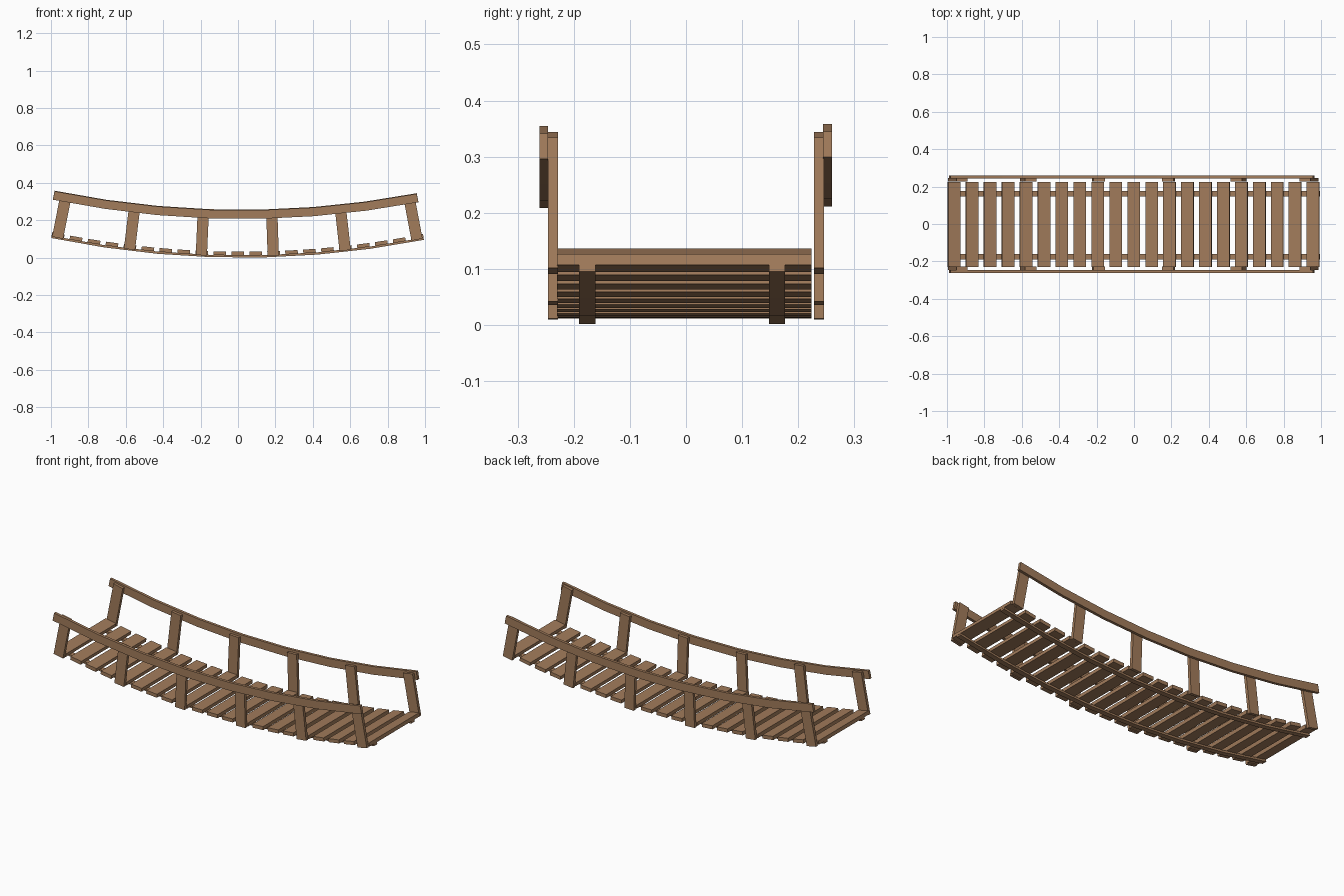
import bpy, bmesh, math
from mathutils import Vector, Matrix

if "Cube" in bpy.data.objects:
    bpy.data.objects.remove(bpy.data.objects["Cube"])

SAG, LOW_X, BASE = 0.101, 0.022, 0.006   # sagging curve of the bridge

wood = bpy.data.materials.new("wood")
wood.diffuse_color = (0.36, 0.2, 0.105, 1)
wood.use_nodes = True
wood.node_tree.nodes["Principled BSDF"].inputs["Base Color"].default_value = wood.diffuse_color


def curve_z(x):
    return BASE + SAG * (x - LOW_X) ** 2


def slope_angle(x):
    return math.atan(2 * SAG * (x - LOW_X))


def finish(name, bm):
    bmesh.ops.recalc_face_normals(bm, faces=bm.faces)
    me = bpy.data.meshes.new(name)
    bm.to_mesh(me)
    bm.free()
    me.materials.append(wood)
    ob = bpy.data.objects.new(name, me)
    bpy.context.collection.objects.link(ob)
    return ob


def tilted_box(name, x, y, lift, size):
    """Box square to the curve at x, its centre lifted along the curve normal."""
    bm = bmesh.new()
    bmesh.ops.create_cube(bm, size=1)
    m = (Matrix.Translation((x, y, curve_z(x)))
         @ Matrix.Rotation(-slope_angle(x), 4, 'Y')
         @ Matrix.Translation((0, 0, lift))
         @ Matrix.Diagonal((*size, 1)))
    bmesh.ops.transform(bm, matrix=m, verts=bm.verts)
    return finish(name, bm)


def bent_beam(name, x0, x1, y, lift, width, height, segments=7):
    """Rectangular beam following the curve in straight segments."""
    bm = bmesh.new()
    rings = []
    for i in range(segments + 1):
        x = x0 + (x1 - x0) * i / segments
        a = slope_angle(x)
        centre = Vector((x, y, curve_z(x) + lift))
        normal = Vector((-math.sin(a), 0, math.cos(a))) * height / 2
        side = Vector((0, width / 2, 0))
        rings.append([bm.verts.new(centre + s * side + n * normal)
                      for s, n in ((-1, -1), (1, -1), (1, 1), (-1, 1))])
    for a, b in zip(rings, rings[1:]):
        for k in range(4):
            bm.faces.new((a[k], a[(k + 1) % 4], b[(k + 1) % 4], b[k]))
    bm.faces.new(rings[0])
    bm.faces.new(rings[-1])
    return finish(name, bm)


# Deck planks
for i in range(21):
    x = -0.965 + i * 0.0963
    tilted_box(f"plank_{i + 1}", x, -0.003, 0.016, (0.067, 0.453, 0.02))

# Two stringers under the deck
bent_beam("front_stringer", -0.997, 0.993, -0.176, 0, 0.029, 0.012)
bent_beam("back_stringer", -0.997, 0.993, 0.162, 0, 0.029, 0.012)

# Posts and handrails on both sides
for side, s, rail_y, rail_lift in (("front", -1, -0.2535, 0.224),
                                   ("back", 1, 0.2525, 0.227)):
    for i in range(6):
        x = -0.965 + i * 0.3845
        tilted_box(f"{side}_post_{i + 1}", x, s * 0.237, 0.12,
                   (0.06, 0.017, 0.236))
    bent_beam(f"{side}_handrail", -0.985, 0.96, rail_y, rail_lift, 0.016, 0.046)
